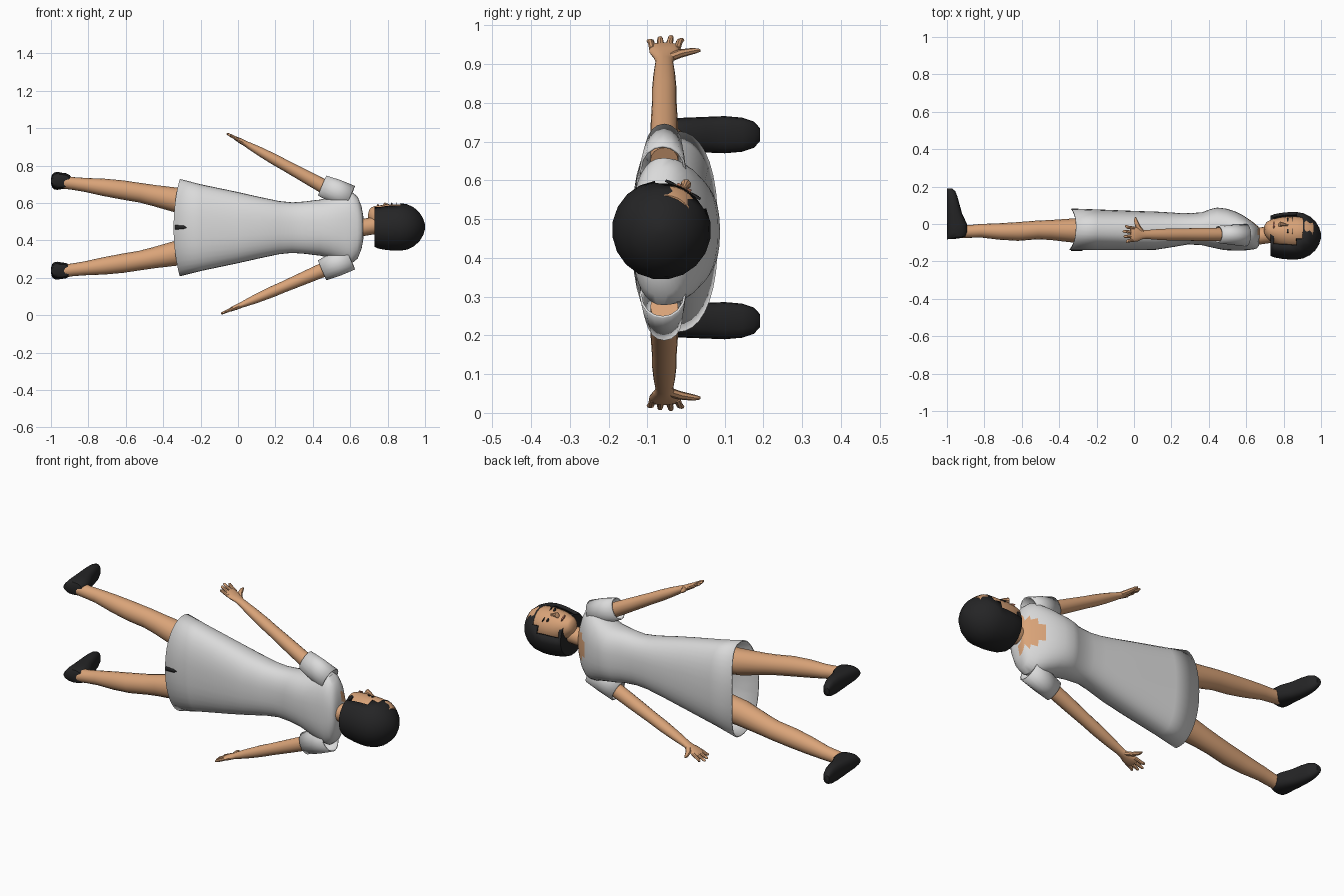
import bpy, math
from mathutils import Vector as V

if "Cube" in bpy.data.objects:
    bpy.data.objects.remove(bpy.data.objects["Cube"])

def mat(name, c):
    m = bpy.data.materials.new(name)
    m.diffuse_color = (*c, 1)
    m.use_nodes = True
    m.node_tree.nodes["Principled BSDF"].inputs["Base Color"].default_value = m.diffuse_color
    return m

WHITE = mat("white_cloth", (.70, .70, .70))
SKIN = mat("skin", (.70, .37, .19))
DARK = mat("black", (.018, .018, .019))
LIPS = mat("lips", (.42, .16, .10))

def loft(name, rings, m, hint=(0, 1, 0), n=16, power=2.0, caps=(True, True), thick=0, angle=40):
    """Skin rings (x, y, z, a, b): a is the half size along hint, b across it."""
    t = (V(rings[-1][:3]) - V(rings[0][:3])).normalized()
    u = V(hint)
    u = (u - t * u.dot(t)).normalized()
    w = t.cross(u)
    verts, faces = [], []
    for x, y, z, a, b in rings:
        for i in range(n):
            q = 2 * math.pi * i / n
            c, s = math.cos(q), math.sin(q)
            c = math.copysign(abs(c) ** (2 / power), c)
            s = math.copysign(abs(s) ** (2 / power), s)
            verts.append(V((x, y, z)) + u * a * c + w * b * s)
    for k in range(len(rings) - 1):
        for i in range(n):
            j = (i + 1) % n
            faces.append((k * n + i, k * n + j, k * n + n + j, k * n + n + i))
    if caps[0]:
        faces.append(tuple(range(n))[::-1])
    if caps[1]:
        faces.append(tuple(range(len(verts) - n, len(verts))))
    me = bpy.data.meshes.new(name)
    me.from_pydata(verts, [], faces)
    me.polygons.foreach_set("use_smooth", [True] * len(faces))
    me.set_sharp_from_angle(angle=math.radians(angle))
    me.materials.append(m)
    o = bpy.data.objects.new(name, me)
    bpy.context.collection.objects.link(o)
    if thick:
        mod = o.modifiers.new("thickness", 'SOLIDIFY')
        mod.thickness = thick
        mod.offset = -1
    return o

# dress: (x, back y, front y, half width)
prof = [(-.34, -.14, .083, .26), (-.2, -.14, .078, .232), (0, -.14, .07, .19), (.12, -.138, .066, .163),
        (.22, -.122, .06, .142), (.29, -.11, .058, .135), (.36, -.112, .062, .14), (.405, -.122, .08, .146),
        (.44, -.13, .088, .15), (.49, -.14, .082, .162), (.54, -.142, .066, .178), (.58, -.142, .046, .188),
        (.61, -.14, .026, .19), (.64, -.136, .005, .165), (.66, -.13, -.012, .115), (.67, -.115, -.025, .06)]
dress = loft("dress", [(x, (a + b) / 2, .468, (b - a) / 2, w) for x, a, b, w in prof],
             WHITE, n=36, power=2.4, caps=(False, True), thick=.006)
for v in dress.data.vertices:               # curved hem
    if v.co.x < -.3:
        v.co.x += .03 * ((v.co.z - .468) / .26) ** 2
dress.data.materials.append(SKIN)
for p in dress.data.polygons:               # open neckline on the chest side
    c = p.center
    if c.x > .585 and c.y > -.06 and abs(c.z - .468) < .045 + (c.x - .585) * .5:
        p.material_index = 1
loft("hem_slit", [(-.338, -.1405, .47, .004, .012), (-.29, -.1415, .47, .004, .009),
                  (-.275, -.1415, .47, .004, .002)], DARK, n=8)

# legs and shoes
LEG = [(-.1, -.035, .59, .07, .075), (-.32, -.035, .614, .065, .067), (-.45, -.032, .64, .053, .056),
       (-.52, -.032, .654, .05, .052), (-.62, -.04, .67, .05, .051), (-.72, -.04, .684, .044, .046),
       (-.82, -.036, .697, .036, .037), (-.88, -.04, .704, .034, .034), (-.93, -.04, .71, .036, .034)]
SHOE = [(-.08, .03, .018), (-.07, .05, .034), (-.045, .056, .042), (0, .053, .044), (.05, .041, .046),
        (.1, .034, .048), (.145, .028, .044), (.175, .022, .034), (.19, .013, .018)]
for side in ("left", "right"):
    up = side == "left"
    loft(side + "_leg", [(x, y, z if up else .947 - z, a, b) for x, y, z, a, b in LEG], SKIN)
    loft(side + "_shoe", [(-1 + h, y, .718 if up else .238, h, w) for y, h, w in SHOE],
         DARK, hint=(1, 0, 0), power=2.6)

# arms: shoulder, sleeve end and fingertip points in the x-z plane
ARMS = {"left": ((.60, .63), (.45, .693), (-.06, .972)), "right": ((.60, .305), (.45, .24), (-.09, .008))}
for side, (sh, el, tip) in ARMS.items():
    def at(t, y=-.056):                     # point on the arm, 0 sleeve end to 1 fingertip
        return (el[0] + (tip[0] - el[0]) * t, y, el[1] + (tip[1] - el[1]) * t)
    mid = ((sh[0] + el[0]) / 2, (sh[1] + el[1]) / 2)
    loft(side + "_sleeve", [(sh[0], -.06, sh[1], .06, .066), (mid[0], -.058, mid[1], .054, .065),
                            (el[0], -.056, el[1], .046, .058)], WHITE, caps=(False, False), thick=.006)
    arm = [(-.15, .036, .038), (0, .036, .038), (.2, .035, .034), (.38, .032, .03), (.5, .032, .029),
           (.65, .028, .024), (.76, .023, .018), (.8, .026, .015), (.85, .038, .014), (.9, .04, .011), (.92, .034, .007)]
    loft(side + "_arm_and_palm", [(*at(t), a, b) for t, a, b in arm], SKIN)
    for i, end in enumerate((.965, .99, 1, .975)):
        y = -.086 + i * .021
        y2 = -.095 + i * .028
        loft(f"{side}_finger_{i + 1}", [(*at(.88, y), .009, .009), (*at(.95, (y + y2) / 2), .0085, .008),
                                        (*at(end - .008, y2), .007, .006), (*at(end, y2), .003, .003)], SKIN, n=8)
    loft(side + "_thumb", [(*at(.8, -.045), .016, .012), (*at(.84, -.015), .014, .011),
                           (*at(.865, .02), .010, .008), (*at(.87, .036), .004, .004)], SKIN, hint=(1, 0, 0), n=8)

# head, turned to one side: F is the facing direction, S the sideways one
F, S, C = V((0, .47, .883)), V((0, .883, -.47)), V((0, -.063, .472))
loft("neck", [(.6, -.07, .468, .05, .05), (.66, -.066, .468, .045, .046), (.77, -.05, .485, .045, .046)], SKIN)
HEAD = [(.70, .085, .022, .022), (.708, .08, .038, .036), (.73, .068, .056, .055), (.77, .05, .075, .077),
        (.81, .04, .084, .087), (.85, .035, .088, .091), (.9, .03, .084, .09), (.94, .02, .07, .075)]

def head_pt(x, fwd, side=0):
    return (x, *(C + F * fwd + S * side).yz)

loft("head", [(*head_pt(x, f), a, b) for x, f, a, b in HEAD], SKIN, hint=S, n=24)

def face_plate(name, x, side, hx, hs, m):
    """Thin oval lying on the face surface."""
    for k in range(len(HEAD) - 1):
        p, q = HEAD[k], HEAD[k + 1]
        if p[0] <= x <= q[0]:
            t = (x - p[0]) / (q[0] - p[0])
            f, a, b = [p[i] + (q[i] - p[i]) * t for i in (1, 2, 3)]
    d = f + b * math.sqrt(1 - (side / a) ** 2)
    loft(name, [(*head_pt(x, d - .004, side), hs, hx), (*head_pt(x, d + .003, side), hs, hx)], m, hint=S, n=10)

for k, s in (("left", 1), ("right", -1)):
    face_plate(k + "_eye", .822, s * .034, .005, .011, DARK)
    face_plate(k + "_eyebrow", .846, s * .036, .002, .015, DARK)
face_plate("mouth", .748, 0, .005, .02, LIPS)
loft("nose", [(*head_pt(.825, .12), .006, .006), (*head_pt(.8, .13), .009, .01),
              (*head_pt(.783, .133), .014, .014), (*head_pt(.774, .125), .009, .008)], SKIN, hint=S, n=8)

# bobbed hair with an opening for the face
HAIR = [(.73, .108), (.75, .117), (.79, .124), (.83, .128), (.87, .128), (.905, .122), (.94, .105),
        (.97, .078), (.99, .045), (1.0, .012)]
hair = loft("hair", [(x, *C.yz, r, r) for x, r in HAIR], DARK, hint=S, n=20, thick=.018)
import bmesh
bm = bmesh.new()
bm.from_mesh(hair.data)
gone = []
for f in bm.faces:
    c = f.calc_center_median() - C
    ang = math.atan2(abs(c.dot(S)), c.dot(F))
    limit = math.radians(47 if c.x < .87 else 30)
    if len(f.verts) == 4 and c.x < .905 and ang < limit:
        gone.append(f)
bmesh.ops.delete(bm, geom=gone, context='FACES')
bm.to_mesh(hair.data)
bm.free()
